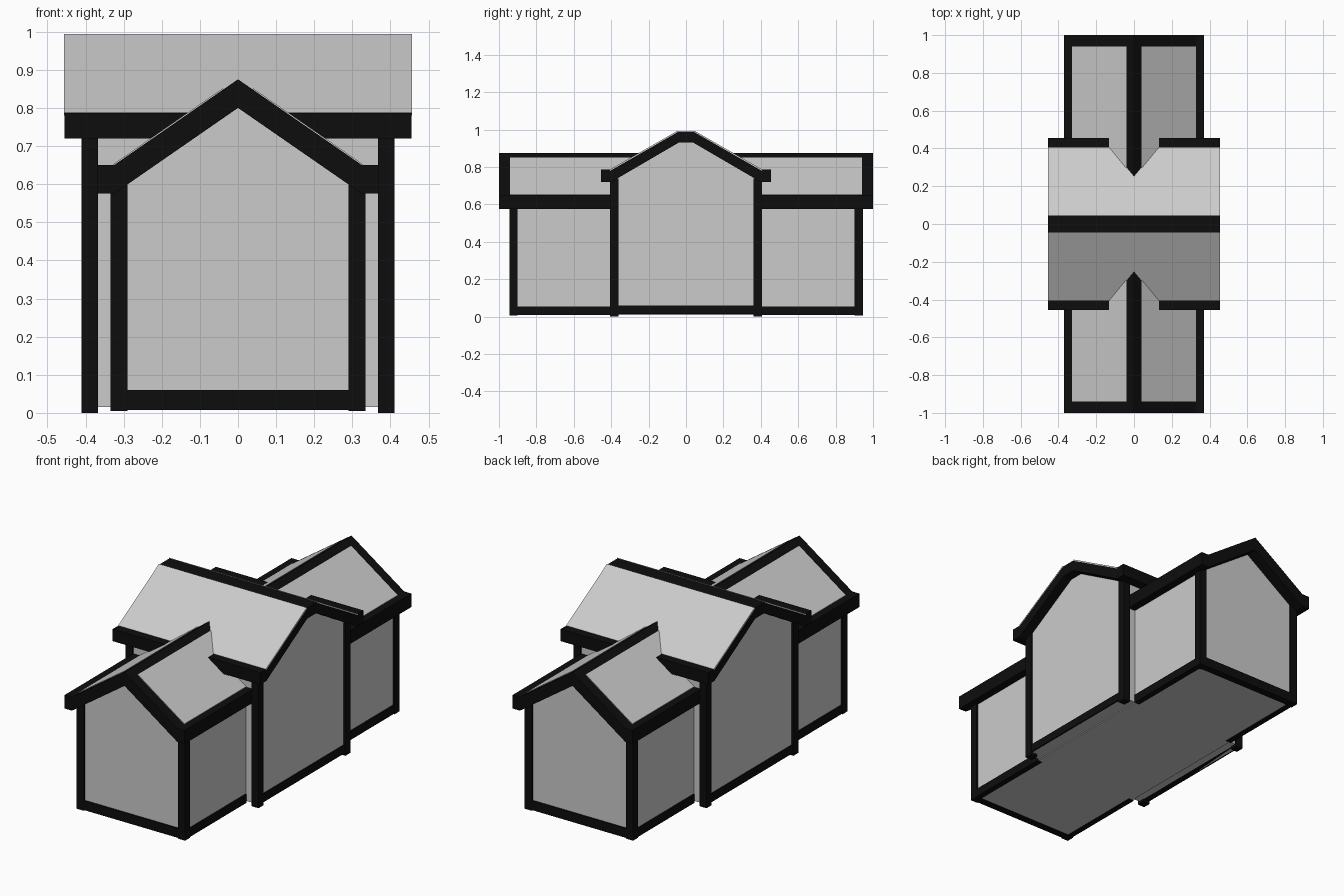
import bpy

cube = bpy.data.objects.get("Cube")
if cube:
    bpy.data.objects.remove(cube, do_unlink=True)


def material(name, rgb):
    m = bpy.data.materials.new(name)
    m.use_nodes = True
    m.diffuse_color = (*rgb, 1)
    m.node_tree.nodes["Principled BSDF"].inputs["Base Color"].default_value = (*rgb, 1)
    return m


GREY = material("plaster_grey", (0.6, 0.6, 0.6))
BLACK = material("timber_black", (0.004, 0.004, 0.004))


def prism(name, outline, start, end, axis, mat):
    """Extrude an outline of (across, z) points along the x or y axis."""
    def place(a, z, t):
        return (t, a, z) if axis == "x" else (a, t, z)

    n = len(outline)
    verts = [place(a, z, t) for t in (start, end) for a, z in outline]
    faces = [list(range(n)), list(range(2 * n - 1, n - 1, -1))]
    faces += [[i, i + n, (i + 1) % n + n, (i + 1) % n] for i in range(n)]
    mesh = bpy.data.meshes.new(name)
    mesh.from_pydata(verts, [], faces)
    if axis == "y":
        mesh.flip_normals()
    mesh.flip_normals()
    mesh.materials.append(mat)
    ob = bpy.data.objects.new(name, mesh)
    bpy.context.collection.objects.link(ob)
    # Make every face point outward
    import bmesh
    bm = bmesh.new()
    bm.from_mesh(mesh)
    bmesh.ops.recalc_face_normals(bm, faces=bm.faces)
    bm.to_mesh(mesh)
    bm.free()
    return ob


def box(name, x, y, z, mat):
    outline = [(x[0], z[0]), (x[1], z[0]), (x[1], z[1]), (x[0], z[1])]
    return prism(name, outline, y[0], y[1], "y", mat)


def mirrored(half):
    """Complete a right-hand half outline with its mirror image."""
    return half + [(-a, z) for a, z in reversed(half) if a]


def span(side, a, b):
    return tuple(sorted((side * a, side * b)))


def panel(name, side, low, high, start, end, axis):
    """Thin plate lying on a roof slope."""
    t = 0.004
    outline = [(side * a, z + d) for (a, z), d in
               ((low, -t), (low, t), (high, t), (high, -t))]
    return prism(name, outline, start, end, axis, GREY)


# Plaster walls of the long wing and the cross wing
prism("long_wing_walls", mirrored([(0.325, 0.01), (0.325, 0.6), (0, 0.83)]),
      -0.935, 0.935, "y", GREY)
prism("cross_wing_walls", mirrored([(0.395, 0.015), (0.395, 0.75), (0.04, 0.96)]),
      -0.4, 0.4, "x", GREY)

# Timber roofs with boxed eaves
prism("cross_roof", [(0.045, 0.99), (0.4, 0.787), (0.455, 0.787), (0.455, 0.72),
                     (0.4, 0.72), (0.04, 0.93), (-0.04, 0.93), (-0.4, 0.72),
                     (-0.455, 0.72), (-0.455, 0.787), (-0.4, 0.787), (-0.045, 0.99)],
      -0.455, 0.455, "x", BLACK)
prism("long_roof", [(0, 0.875), (0.325, 0.65), (0.37, 0.65), (0.37, 0.575),
                    (0.325, 0.575), (0, 0.8), (-0.325, 0.575), (-0.37, 0.575),
                    (-0.37, 0.65), (-0.325, 0.65)],
      -1, 1, "y", BLACK)

for sx, side in ((1, "left"), (-1, "right")):
    # Side sill of the cross wing gable
    box(f"gable_sill_{side}", span(sx, 0.37, 0.408), (-0.38, 0.38), (0.015, 0.06), BLACK)
    for sy, end in ((1, "back"), (-1, "front")):
        tag = f"{end}_{side}"
        # Corner posts and side sills
        box(f"long_wing_post_{tag}", span(sx, 0.29, 0.335), span(sy, 0.9, 0.945),
            (0.005, 0.61), BLACK)
        box(f"cross_wing_post_{tag}", span(sx, 0.367, 0.41), span(sy, 0.36, 0.405),
            (0, 0.74), BLACK)
        box(f"side_sill_{tag}", span(sx, 0.3, 0.333), span(sy, 0.4, 0.93),
            (0.008, 0.055), BLACK)
        # Grey roof field between ridge, verge and eave
        panel(f"long_roof_field_{tag}", sx, (0.327, 0.6486), (0.04, 0.8473),
              *span(sy, 0.25, 0.94), "y")

for sy, end in ((1, "back"), (-1, "front")):
    box(f"end_sill_{end}", (-0.31, 0.31), span(sy, 0.9, 0.943), (0.008, 0.06), BLACK)
    panel(f"cross_roof_field_{end}", sy, (0.405, 0.784), (0.045, 0.99),
          -0.456, 0.456, "x")
